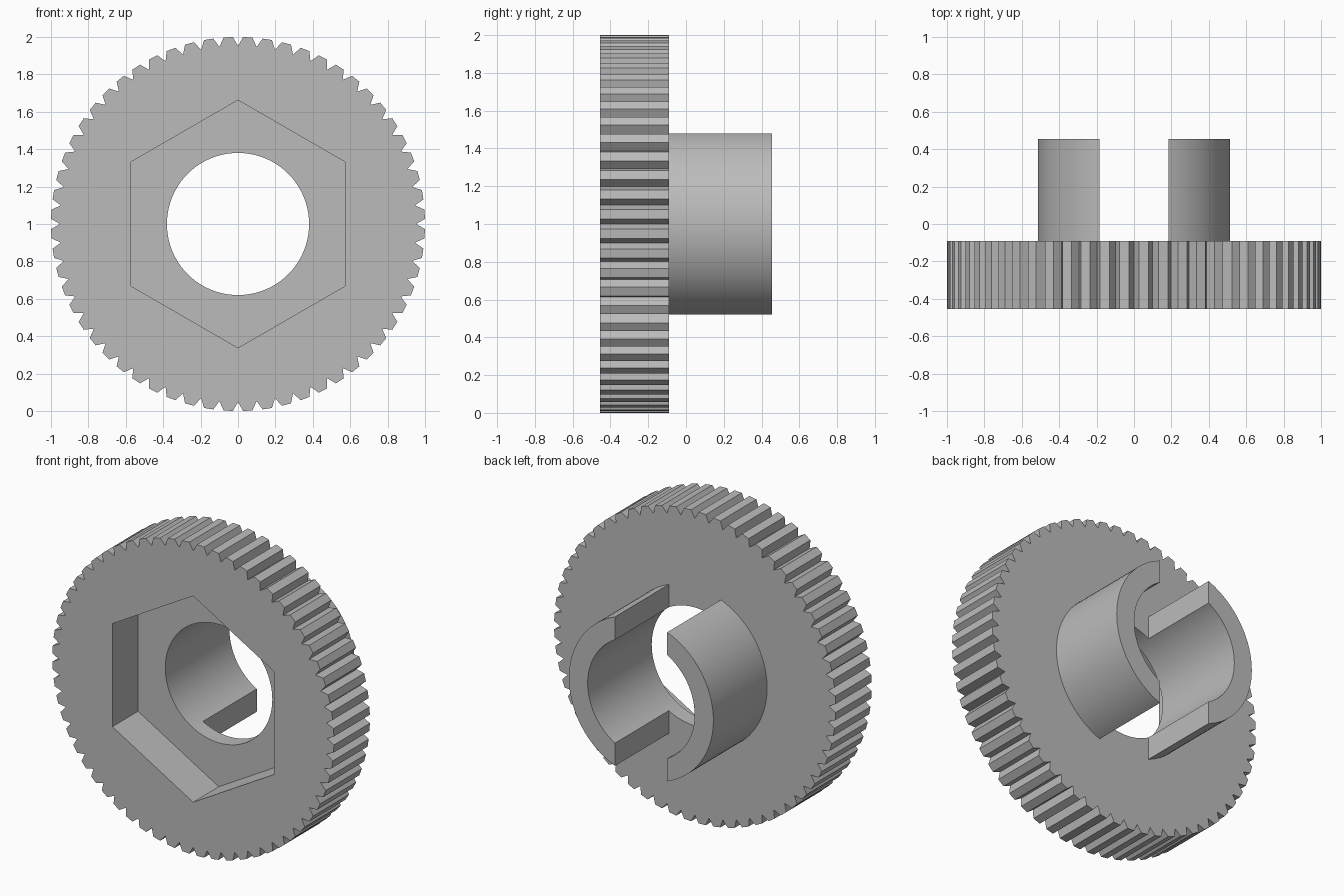
import bpy, bmesh
from math import sin, cos, pi, radians

if "Cube" in bpy.data.objects:
    bpy.data.objects.remove(bpy.data.objects["Cube"], do_unlink=True)

CENTRE_Z = 1.0
FRONT, POCKET_FLOOR, GEAR_BACK, HUB_BACK = -0.455, -0.195, -0.09, 0.455
TEETH = 60

grey = bpy.data.materials.new("plain grey")
grey.use_nodes = True
colour = (0.5, 0.5, 0.5, 1)
grey.diffuse_color = colour
grey.node_tree.nodes["Principled BSDF"].inputs["Base Color"].default_value = colour


def prism(name, points, y0, y1):
    """Extrude an (x, z) outline along y."""
    bm = bmesh.new()
    face = bm.faces.new([bm.verts.new((x, y0, z + CENTRE_Z)) for x, z in points])
    out = bmesh.ops.extrude_face_region(bm, geom=[face])
    moved = [v for v in out["geom"] if isinstance(v, bmesh.types.BMVert)]
    bmesh.ops.translate(bm, verts=moved, vec=(0, y1 - y0, 0))
    bmesh.ops.recalc_face_normals(bm, faces=bm.faces)
    mesh = bpy.data.meshes.new(name)
    bm.to_mesh(mesh)
    bm.free()
    mesh.materials.append(grey)
    obj = bpy.data.objects.new(name, mesh)
    bpy.context.collection.objects.link(obj)
    return obj


def ring(radius, sides):
    """Regular outline with one corner at the top."""
    return [(radius * sin(2 * pi * i / sides), radius * cos(2 * pi * i / sides))
            for i in range(sides)]


def cut(obj, cutter):
    """Subtract the cutter, then discard it."""
    mod = obj.modifiers.new("cut", "BOOLEAN")
    mod.operation, mod.solver, mod.object = "DIFFERENCE", "EXACT", cutter
    cutter.hide_render = True
    bpy.ops.object.select_all(action="DESELECT")
    obj.select_set(True)
    bpy.context.view_layer.objects.active = obj
    bpy.ops.object.modifier_apply(modifier=mod.name)
    bpy.data.objects.remove(cutter, do_unlink=True)


def smooth(obj):
    bpy.ops.object.select_all(action="DESELECT")
    obj.select_set(True)
    bpy.context.view_layer.objects.active = obj
    bpy.ops.object.shade_smooth_by_angle(angle=radians(25))


# Toothed wheel: V-shaped gaps and flat tips, with a gap at the very top
pitch = 2 * pi / TEETH
outline = []
for i in range(TEETH):
    for offset, radius in ((0, 0.952), (0.26, 1.0), (0.74, 1.0)):
        a = (i + offset) * pitch
        outline.append((radius * sin(a), radius * cos(a)))
gear = prism("gear_wheel", outline, FRONT, GEAR_BACK)

# Hexagonal pocket in the front and the bore through the middle
cut(gear, prism("pocket_cutter", ring(0.662, 6), FRONT - 0.1, POCKET_FLOOR))
cut(gear, prism("bore_cutter", ring(0.38, 96), FRONT - 0.1, 0.6))

# Hub: tube split by an upright slot into two curved jaws
hub = prism("split_hub", ring(0.513, 96), GEAR_BACK, HUB_BACK)
cut(hub, prism("bore_cutter", ring(0.38, 96), FRONT, 0.6))
slot = [(-0.185, -0.7), (0.185, -0.7), (0.185, 0.7), (-0.185, 0.7)]
cut(hub, prism("slot_cutter", slot, FRONT, 0.6))

for part in (gear, hub):
    smooth(part)
